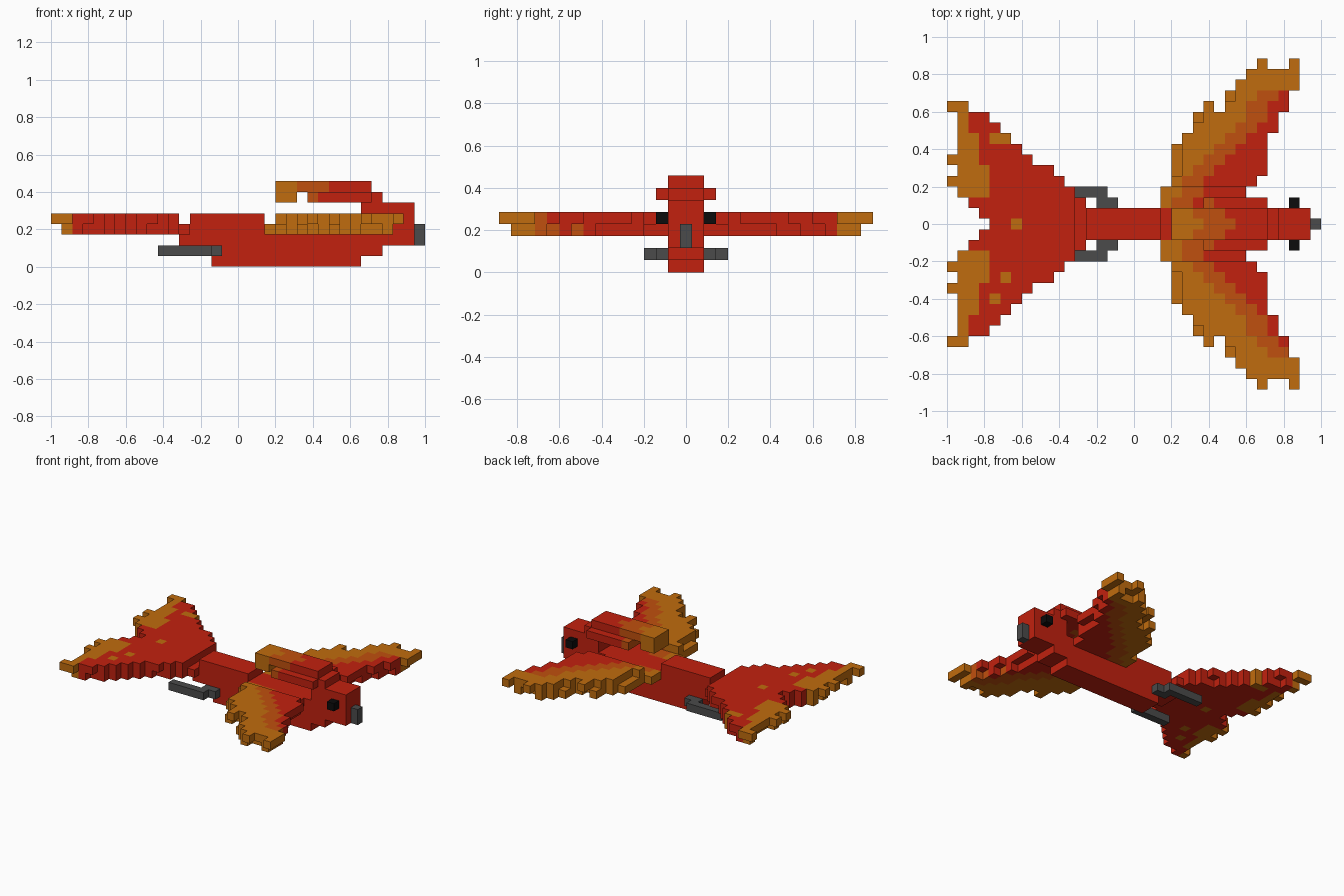
import bpy
import bmesh

old = bpy.data.objects.get("Cube")
if old:
    bpy.data.objects.remove(old, do_unlink=True)

V = 2 / 35          # edge length of one block
RED, RUST, ORANGE, GREY, BLACK = range(5)


def material(name, rgb):
    m = bpy.data.materials.new(name)
    m.use_nodes = True
    colour = (*rgb, 1)
    m.diffuse_color = colour
    bsdf = next(n for n in m.node_tree.nodes if n.type == 'BSDF_PRINCIPLED')
    bsdf.inputs["Base Color"].default_value = colour
    bsdf.inputs["Roughness"].default_value = 0.9
    return m


MATS = [
    material("feather red", (0.54, 0.0152, 0.0048)),
    material("rust orange", (0.53, 0.08, 0.0044)),
    material("amber", (0.527, 0.150, 0.0044)),
    material("horn grey", (0.07, 0.07, 0.07)),
    material("eye black", (0.0035, 0.0035, 0.0035)),
]

# Outward directions and the corners of the matching block face
SIDES = {
    (1, 0, 0): [(1, 0, 0), (1, 1, 0), (1, 1, 1), (1, 0, 1)],
    (-1, 0, 0): [(0, 0, 0), (0, 0, 1), (0, 1, 1), (0, 1, 0)],
    (0, 1, 0): [(0, 1, 0), (0, 1, 1), (1, 1, 1), (1, 1, 0)],
    (0, -1, 0): [(0, 0, 0), (1, 0, 0), (1, 0, 1), (0, 0, 1)],
    (0, 0, 1): [(0, 0, 1), (1, 0, 1), (1, 1, 1), (0, 1, 1)],
    (0, 0, -1): [(0, 0, 0), (0, 1, 0), (1, 1, 0), (1, 0, 0)],
}


def block(i0, i1, j0, j1, k0, k1):
    """Set of cells in an inclusive range: i along x, j across y, k up."""
    return {(i, j, k) for i in range(i0, i1 + 1)
            for j in range(j0, j1 + 1) for k in range(k0, k1 + 1)}


def build(name, cells, paint):
    """Skin a set of cells; paint is a material index or a rule on (i, j)."""
    bm = bmesh.new()
    corners = {}
    used = []
    for i, j, k in sorted(cells):
        colour = paint(i, j) if callable(paint) else paint
        if colour not in used:
            used.append(colour)
        for (di, dj, dk), quad in SIDES.items():
            if (i + di, j + dj, k + dk) in cells:
                continue
            ring = []
            for a, b, c in quad:
                key = (i + a, j + b, k + c)
                if key not in corners:
                    x, y, z = key
                    corners[key] = bm.verts.new((x * V - 1, (y - 0.5) * V, z * V))
                ring.append(corners[key])
            bm.faces.new(ring).material_index = used.index(colour)
    mesh = bpy.data.meshes.new(name)
    bm.to_mesh(mesh)
    bm.free()
    for colour in used:
        mesh.materials.append(MATS[colour])
    ob = bpy.data.objects.new(name, mesh)
    bpy.context.collection.objects.link(ob)
    return ob


# Body: stepped keel, back hump and head
build("body", block(15, 28, -1, 1, 0, 0) | block(15, 30, -1, 1, 1, 1)
      | block(12, 33, -1, 1, 2, 2) | block(13, 33, -1, 1, 3, 3)
      | block(13, 19, -1, 1, 4, 4), RED)
build("head", block(29, 33, -1, 1, 4, 5), RED)
build("beak", block(34, 34, 0, 0, 2, 3), GREY)

# Crest sweeping back from the head
build("crest", block(21, 29, -1, 1, 7, 7) | block(21, 22, -1, 1, 6, 6)
      | block(24, 30, -1, 1, 6, 6) | block(24, 29, -2, 2, 6, 6),
      lambda i, j: ORANGE if i + abs(j) <= 23 else
      RUST if i + abs(j) <= 26 else RED)

# Wing outline: outermost row per column, foremost column per row
WING_TOP = dict(zip(range(21, 33), (4, 8, 9, 11, 10, 11, 13, 14, 15, 14, 14, 15)))
WING_LEAD = dict(zip(range(4, 16), (28, 29, 29, 29, 29, 30, 30, 31, 31, 32, 32, 32)))


def wing_paint(i, j):
    edge = 22 + 0.85 * (abs(j) - 4) + (0.8 if j < 0 else 0)
    if abs(j) >= 13 or i < edge:
        return ORANGE
    return RUST if i < edge + 2 else RED


for side, label in ((1, "back"), (-1, "front")):
    upper = {(i, j) for i, top in WING_TOP.items()
             for j in range(4, top + 1) if i <= WING_LEAD[j]}
    lower = {(i - 1, j - 1) for i, j in upper}
    lower |= {(i, j) for i in range(20, 28) for j in (2, 3)}
    cells = {(i, side * j, 4) for i, j in upper}
    cells |= {(i, side * j, 3) for i, j in lower}
    build(label + "_wing", cells, wing_paint)

    # Leg trailing beside the body, and the eye
    a, b = sorted((side * 2, side * 3))
    build(label + "_leg", block(10, 14, side * 3, side * 3, 1, 1)
          | block(14, 15, side * 2, side * 2, 1, 1), GREY)
    build(label + "_eye", block(32, 32, side * 2, side * 2, 4, 4), BLACK)

# Forked fan tail: outermost row per column, rearmost column per row
TAIL_TOP = (11, 11, 10, 10, 9, 8, 7, 6, 5, 5, 4, 3)
TAIL_REAR = (4, 3, 2, 1, 0, 1, 0, 1, 1, 1, 1, 0)
SPOTS = {(6, 0), (4, -7), (5, -5), (4, 8), (5, 8)}


def tail_paint(i, j):
    r = abs(j)
    limit = -1 if r <= 2 else 3 if r <= 5 else 2 if r <= 8 else 1
    return ORANGE if i <= limit or (i, j) in SPOTS else RED


tail = set()
for i, top in enumerate(TAIL_TOP):
    for j in range(-top, top + 1):
        if i >= TAIL_REAR[abs(j)]:
            inward = j - (j > 0) + (j < 0)
            tail |= {(i, j, 4), (i + 1, inward, 3)}
build("tail", tail, tail_paint)
